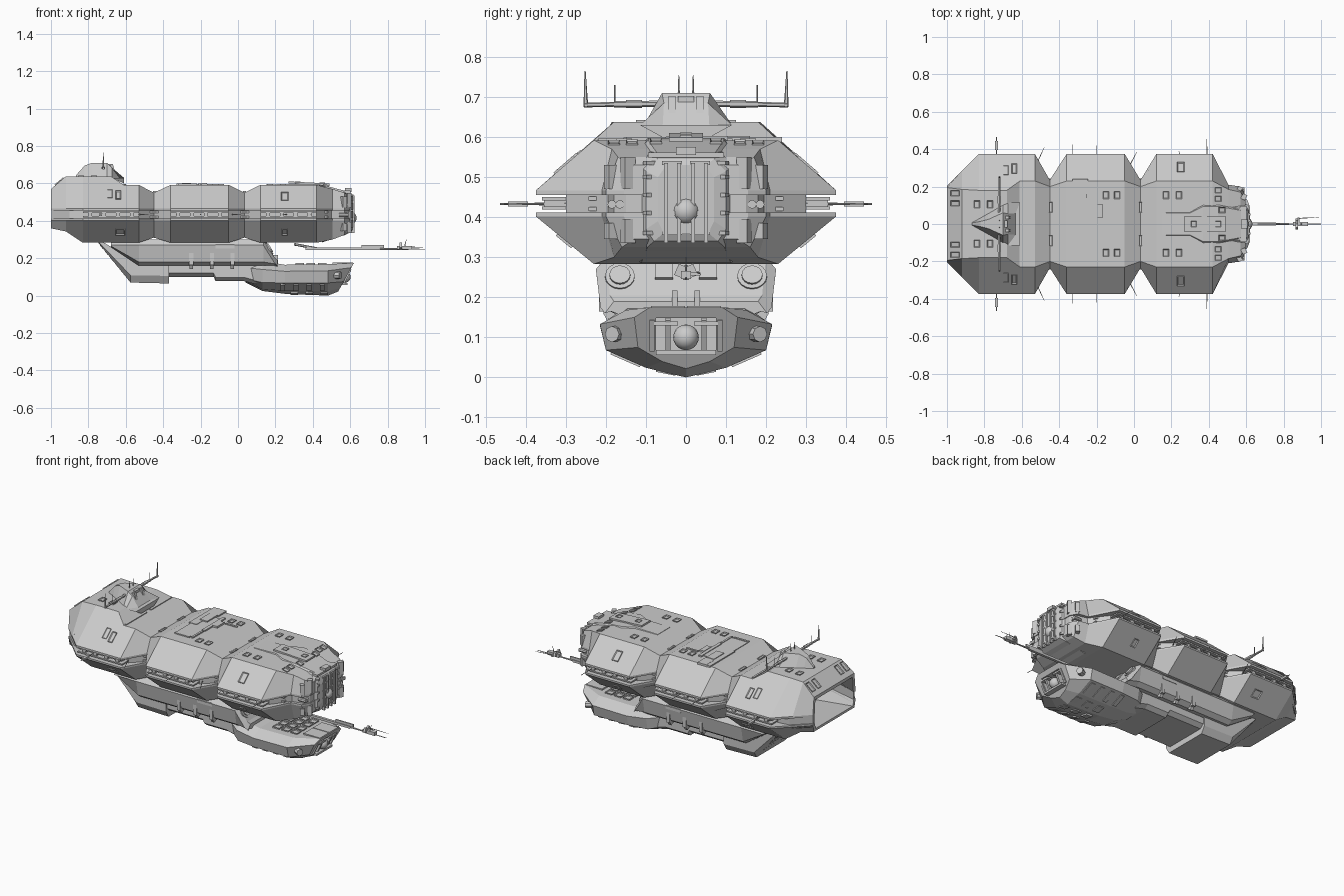
import bpy, bmesh, math
from mathutils import Matrix, Vector, Euler

def finish(bm, name, smooth=False):
    bmesh.ops.recalc_face_normals(bm, faces=bm.faces)
    me = bpy.data.meshes.new(name)
    bm.to_mesh(me)
    bm.free()
    for p in me.polygons:
        p.use_smooth = smooth
    ob = bpy.data.objects.new(name, me)
    bpy.context.collection.objects.link(ob)
    return ob

def loft(name, sections, shear=0):
    """sections: (x, half profile of (y, z) from top to bottom), mirrored in y."""
    bm = bmesh.new()
    rings = []
    for x, half in sections:
        full = half + [(-y, z) for y, z in reversed(half) if y > 0]
        rings.append([bm.verts.new((x, y, z)) for y, z in full])
    for a, b in zip(rings, rings[1:]):
        for i in range(len(a)):
            j = (i + 1) % len(a)
            bm.faces.new((a[i], a[j], b[j], b[i]))
    bm.faces.new(rings[0])
    bm.faces.new(rings[-1])
    if shear:  # lean the last ring backwards toward its bottom
        top = max(v.co.z for v in rings[-1])
        for v in rings[-1]:
            v.co.x -= shear * (top - v.co.z)
    return finish(bm, name)

def box(bm, c, s, rot=(0, 0, 0), mirror=True, inset=0):
    for k in ((1, -1) if mirror else (1,)):
        m = (Matrix.Translation((c[0], c[1] * k, c[2]))
             @ Euler((rot[0] * k, rot[1], rot[2] * k)).to_matrix().to_4x4()
             @ Matrix.Diagonal((*s, 1)))
        vs = bmesh.ops.create_cube(bm, size=1, matrix=m)['verts']
        if inset:
            up = (m.to_3x3() @ Vector((0, 0, 1))).normalized()
            faces = {f for v in vs for f in v.link_faces}
            bm.normal_update()
            top = max(faces, key=lambda f: f.normal.dot(up))
            bmesh.ops.inset_region(bm, faces=[top], thickness=inset, depth=-0.005)

def rod(bm, p, q, r, r2=None, n=6, mirror=True):
    for k in ((1, -1) if mirror else (1,)):
        a, b = Vector((p[0], p[1] * k, p[2])), Vector((q[0], q[1] * k, q[2]))
        m = Matrix.Translation((a + b) / 2) @ (b - a).to_track_quat('Z', 'Y').to_matrix().to_4x4()
        bmesh.ops.create_cone(bm, cap_ends=True, segments=n, radius1=r,
                              radius2=r if r2 is None else r2, depth=(b - a).length, matrix=m)

def cut(targets, cutter):
    cutter.hide_render = cutter.hide_viewport = True
    for ob in targets:
        mod = ob.modifiers.new("cut", 'BOOLEAN')
        mod.operation, mod.object, mod.solver = 'DIFFERENCE', cutter, 'EXACT'

# --- main hull: upper and lower shells split by a side slot ---
def up(x, w, yt, zt): return (x, [(yt, zt), (w, .467), (w, .455)])
def lo(x, w, yb, zb): return (x, [(w, .412), (w, .402), (yb, zb)])
upper = loft("upper_hull", [
    up(-1, .205, .195, .57), up(-.92, .285, .185, .638), up(-.83, .375, .18, .638),
    up(-.68, .375, .18, .638), up(-.61, .375, .23, .592), up(-.53, .375, .23, .592),
    up(-.45, .235, .2, .55), up(-.36, .375, .23, .592), up(-.05, .375, .23, .592),
    up(.035, .235, .2, .55), up(.12, .375, .23, .592), up(.42, .375, .23, .592),
    up(.505, .21, .185, .57), up(.57, .2, .17, .55), up(.595, .155, .13, .53)])
lower = loft("lower_hull", [
    lo(-1, .205, .195, .36), lo(-.92, .285, .21, .343), lo(-.83, .375, .23, .283),
    lo(-.53, .375, .23, .283), lo(-.45, .235, .2, .31), lo(-.36, .375, .23, .283),
    lo(-.05, .375, .23, .283), lo(.035, .235, .2, .31), lo(.12, .375, .23, .283),
    lo(.42, .375, .23, .283), lo(.505, .21, .18, .3), lo(.57, .2, .16, .325), lo(.595, .155, .13, .345)])
core = loft("slot_core", [(x, [(w, .48), (w, .39)]) for x, w in (
    (-.998, .2), (-.9, .29), (-.83, .3), (-.53, .3), (-.45, .222), (-.36, .3), (-.05, .3),
    (.035, .222), (.12, .3), (.42, .3), (.5, .195), (.57, .18), (.59, .15))])

# --- hollow stern bay ---
cut((upper, lower, core), loft("stern_cutter", [
    (-1.01, [(.178, .55), (.185, .455), (.185, .41), (.178, .376)]),
    (-.74, [(.17, .57), (.27, .46), (.27, .4), (.2, .335)])]))
bm = bmesh.new()
for y in (.07, .17):
    rod(bm, (-.735, y, .445), (-.8, y, .445), .045, .035, 12)
for z in (.37, .53):
    box(bm, (-.75, .07, z), (.03, .1, .03))
finish(bm, "stern_bay_engines")

# --- rails in the side slot ---
bm = bmesh.new()
for x0, x1 in ((-.83, -.53), (-.36, -.05), (.12, .42)):
    for z in (.423, .446):
        box(bm, ((x0 + x1) / 2, .33, z), (x1 - x0, .06, .008))
    for i in range(4):
        box(bm, (x0 + .04 + i * .074, .325, .434), (.02, .06, .022))
for z in (.42, .447):
    box(bm, (-.17, .233, z), (1.3, .02, .01))
finish(bm, "side_rails")

# --- roof and flank panels ---
bm = bmesh.new()
for x, y, z in ((-.84, .105, .638), (-.77, .105, .638), (-.15, .155, .592), (-.09, .155, .592),
                (.17, .155, .592), (.24, .155, .592)):
    box(bm, (x, y, z), (.032, .04, .01), inset=.006)
for x in (-.445, .035):
    box(bm, (x, .09, .553), (.018, .055, .012), inset=.004)
for y in (.11, .165):
    box(bm, (-.955, y, .609), (.06, .03, .01), rot=(0, -.7, 0), inset=.005)
th = math.atan2(.125, .145)
for x, y, z, w in ((-.685, .285, .543, .028), (-.64, .295, .536, .028), (.25, .303, .529, .04)):
    box(bm, (x, y, z), (w, .065, .01), rot=(-th, 0, 0), inset=.006)
for x, w in ((-.63, .05), (.25, .03)):
    box(bm, (x, .303, .342), (w, .05, .01), rot=(math.pi + .69, 0, 0), inset=.006)
finish(bm, "hull_panels")

bm = bmesh.new()
for c, s in (((-.305, .12, .594), (.05, .24, .01)), ((-.275, .2, .594), (.06, .08, .012)),
             ((-.275, .11, .596), (.05, .1, .014)), ((-.205, .06, .594), (.02, .2, .012)),
             ((-.18, .07, .595), (.03, .07, .016)), ((-.12, .11, .592), (.08, .012, .01)),
             ((-.27, -.15, .593), (.1, .012, .012)), ((-.205, -.1, .594), (.012, .1, .012)),
             ((-.26, 0, .592), (.12, .28, .008))):
    box(bm, c, s, mirror=False)
box(bm, (-.605, .12, .592), (.012, .2, .01))
finish(bm, "roof_machinery")

# --- raised bridge deck on the fore roof ---
loft("fore_deck", [(x, [(w * .9, z), (w, z - .01), (w, .53)]) for x, w, z in (
    (.15, .065, .594), (.3, .065, .598), (.37, .105, .598), (.45, .105, .592), (.575, .08, .56))])
bm = bmesh.new()
box(bm, (.38, 0, .6), (.22, .085, .01), rot=(0, .05, 0), mirror=False)
for c in ((.32, 0, .604), (.45, 0, .598)):
    box(bm, c, (.03, .03, .014), mirror=False, inset=.005)
for c in ((.47, .075, .588), (.45, .18, .583), (.45, .135, .584)):
    box(bm, c, (.035, .03, .012), rot=(0, .26, 0), inset=.005)
finish(bm, "fore_deck_details")

# --- nose block with sensor ball ---
loft("nose_block", [(x, [(w * .7, zt), (w, zt - .03), (w, zb + .03), (w * .8, zb)]) for x, w, zt, zb in (
    (.45, .14, .57, .285), (.575, .12, .56, .325), (.605, .1, .545, .34), (.615, .07, .53, .36))])
bm = bmesh.new()
for y in (.018, .05):
    box(bm, (.613, y, .435), (.018, .01, .2))
for z in (.36, .41, .455, .5, .535):
    box(bm, (.61, .035, z), (.016, .05, .01))
    box(bm, (.6, .09, z), (.02, .03, .01), rot=(0, 0, -.5))
for y, z, h in ((.145, .51, .08), (.145, .365, .06), (.185, .5, .06), (.185, .365, .04)):
    box(bm, (.588 - (y - .145) * .6, y, z), (.025, .03, h), rot=(0, 0, -.5))
for y in (.165, .185):
    rod(bm, (.54, y, .432), (.59, y, .432), .011, n=8)
box(bm, (.59, 0, .565), (.035, .05, .02), mirror=False)
box(bm, (.585, 0, .555), (.035, .19, .012), mirror=False)
finish(bm, "nose_details")

bm = bmesh.new()
for c, r in (((.6, 0, .415), .034), ((.57, 0, .1), .032)):
    bmesh.ops.create_uvsphere(bm, u_segments=16, v_segments=10, radius=r, matrix=Matrix.Translation(c))
finish(bm, "sensor_balls", True)

# --- belly with a narrower stepped keel ---
def bel(x, zt, zm, zb, k=1): return (x, [(.2 * k, zt), (.225 * k, zt - .03), (.208 * k, zm), (.18 * k, zb)])
loft("belly", [bel(-.68, .3, .265, .26), bel(-.53, .3, .18, .16), bel(-.05, .3, .18, .16),
               bel(.135, .3, .18, .16), bel(.195, .205, .17, .16, .95), bel(.21, .19, .165, .155, .9)])
loft("aft_keel", [(x, [(.165, zt), (.165, (zt * .3 + zb * .7)), (.14, zb)]) for x, zt, zb in (
    (-.745, .3, .28), (-.575, .2, .07), (-.37, .2, .065))])
loft("mid_keel", [(x, [(.155, .17), (.155, zb + .02), (.13, zb)]) for x, zb in (
    (-.4, .1), (-.13, .1), (-.12, .078), (.03, .078), (.1, .06))])
bm = bmesh.new()
for i in range(6):  # stepped ribs up the stern ramp
    t = (i + .5) / 6
    box(bm, (-.74 + .165 * t, .09, .28 - .2 * t), (.028, .1, .012), rot=(0, .89, 0))
for x in (-.25, -.14, -.03):
    box(bm, (x, .207, .2), (.022, .02, .07))
    box(bm, (x, .185, .162), (.018, .04, .02), rot=(-.5, 0, 0))
box(bm, (-.07, .216, .262), (.1, .016, .022))
box(bm, (.155, .055, .265), (.05, .045, .018), rot=(0, 1, 0))
box(bm, (.2, .028, .195), (.03, .014, .045))
finish(bm, "belly_details")
bm = bmesh.new()
n = Vector((.85, 0, .53))
c = Vector((.163, .165, .25))
rod(bm, c - n * .05, c + n * .008, .037, n=16)
rod(bm, c, c + n * .014, .026, n=16)
finish(bm, "belly_thrusters")

# --- lower fore pod, with a recess in its front ---
def pod(x, k, zt, zm, zl, zk, zb):
    return (x, [(.15 * k, zt), (.215 * k, zm), (.2 * k, zl), (.1 * k, zk), (0, zb)])
hull = loft("lower_pod", [pod(.04, .62, .185, .15, .09, .075, .07), pod(.13, .93, .185, .14, .07, .035, .025),
                   pod(.25, 1, .165, .13, .068, .026, .01), pod(.48, 1, .168, .133, .068, .024, .0),
                   pod(.62, .6, .175, .15, .075, .04, .022)], shear=.55)
bm = bmesh.new()
box(bm, (.6, 0, .108), (.1, .15, .08), mirror=False)
cut((hull,), finish(bm, "pod_cutter"))
bm = bmesh.new()
for x in (.33, .39, .45):
    for y in (.03, .085):
        box(bm, (x, y, .168), (.045, .042, .012), inset=.005)
box(bm, (.56, .045, .173), (.11, .085, .01))
for y in (.045, .085):
    box(bm, (.575, y, .11), (.03, .012, .085), rot=(0, .45, 0))
box(bm, (.57, 0, .062), (.03, .15, .012), mirror=False)
box(bm, (.59, .05, .135), (.03, .06, .01))
for x in (.24, .31, .38, .45):  # underside ribs
    box(bm, (x, .15, .047), (.025, .08, .012), rot=(.41, 0, 0))
for x in (.3, .38, .46):
    box(bm, (x, .05, .014), (.04, .05, .01), rot=(.2, 0, 0))
rod(bm, (.51, .165, .11), (.548, .185, .108), .02, n=8)
finish(bm, "lower_pod_details")

# --- command tower and its arms ---
loft("tower", [(x, [(wt, zt), (wb, .63)]) for x, wt, zt, wb in (
    (-.865, .006, .645, .01), (-.82, .014, .695, .035), (-.78, .024, .71, .058),
    (-.7, .06, .71, .105), (-.675, .055, .685, .115), (-.61, .06, .6, .115))])
bm = bmesh.new()
box(bm, (-.692, 0, .695), (.03, .04, .016), mirror=False)
box(bm, (-.675, .035, .67), (.03, .018, .06), rot=(0, -.3, 0))
rod(bm, (-.72, .06, .683), (-.72, .18, .682), .008)
rod(bm, (-.72, .11, .683), (-.72, .15, .683), .01)
rod(bm, (-.72, .17, .682), (-.72, .255, .68), .006)
rod(bm, (-.72, .25, .675), (-.72, .252, .765), .006, .0015)
rod(bm, (-.72, .178, .68), (-.72, .178, .73), .002)
rod(bm, (-.72, .018, .7), (-.72, .018, .755), .003, .001)
finish(bm, "tower_arms")

# --- side whiskers and forward boom ---
bm = bmesh.new()
for x, y1, dx in ((-.53, .41, .05), (-.33, .425, 0), (-.2, .42, 0),
                  (-.03, .385, .045), (.26, .39, -.02), (.39, .455, 0)):
    rod(bm, (x, .3, .433), (x + dx, y1, .433), .003, .0015)
rod(bm, (-.735, .3, .433), (-.735, .465, .433), .004, .002)
box(bm, (-.735, .42, .433), (.016, .05, .012))
finish(bm, "side_whiskers")
bm = bmesh.new()
rod(bm, (.3, 0, .275), (.42, 0, .252), .007, mirror=False)
box(bm, (.56, 0, .25), (.4, .016, .014), mirror=False)
box(bm, (.72, 0, .264), (.12, .008, .016), mirror=False)
rod(bm, (.74, 0, .25), (1, 0, .248), .006, .002, mirror=False)
box(bm, (.89, 0, .256), (.08, .024, .02), mirror=False)
box(bm, (.87, .01, .264), (.012, .03, .03), rot=(.4, 0, 0))
rod(bm, (.89, 0, .26), (.9, 0, .3), .003, .001, mirror=False)
rod(bm, (.88, .03, .262), (.99, .036, .258), .003, .001, mirror=False)
box(bm, (.88, .018, .258), (.012, .036, .008), mirror=False)
finish(bm, "forward_boom")
